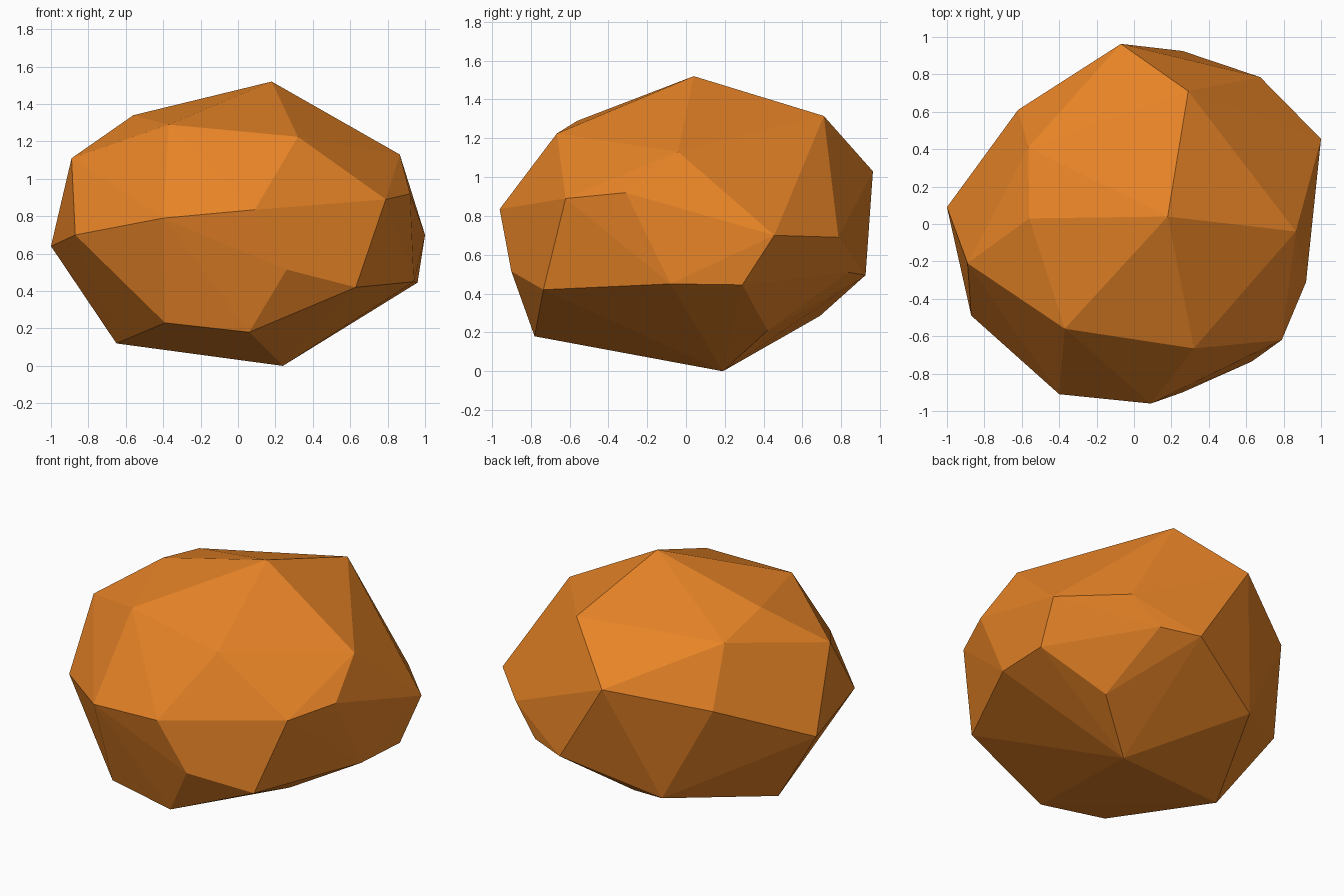
import bpy, bmesh
from math import radians

# Corner points of the faceted rock, grouped by height band
crown = [(0.18, 0.04, 1.52), (-0.56, 0.03, 1.34), (-0.37, -0.56, 1.29),
         (0.32, -0.665, 1.225), (0.29, 0.71, 1.315), (-0.565, 0.41, 1.255)]
shoulder = [(-0.89, -0.21, 1.11), (0.865, -0.04, 1.13), (0.92, -0.31, 0.92),
            (0.79, -0.62, 0.89), (-0.07, 0.963, 1.03), (-0.62, 0.61, 0.90)]
belt = [(-1.0, 0.09, 0.64), (-0.87, -0.49, 0.70), (-0.40, -0.91, 0.79),
        (0.09, -0.96, 0.835), (1.0, 0.455, 0.70), (0.675, 0.785, 0.69)]
skirt = [(0.26, -0.90, 0.515), (0.63, -0.735, 0.42), (0.94, -0.08, 0.45),
         (0.96, 0.29, 0.445), (0.50, 0.835, 0.51), (0.26, 0.925, 0.495)]
base = [(-0.65, -0.02, 0.12), (-0.39, -0.73, 0.23), (0.06, -0.78, 0.18),
        (0.24, 0.19, 0.0), (0.57, 0.42, 0.21), (-0.31, 0.69, 0.285)]

# Wrap the points in a convex skin and merge nearly flat facets
bm = bmesh.new()
for p in crown + shoulder + belt + skirt + base:
    bm.verts.new(p)
result = bmesh.ops.convex_hull(bm, input=bm.verts[:])
bmesh.ops.delete(bm, geom=[v for v in bm.verts if not v.link_faces], context='VERTS')
bmesh.ops.dissolve_limit(bm, angle_limit=radians(2), verts=bm.verts[:], edges=bm.edges[:])
bmesh.ops.recalc_face_normals(bm, faces=bm.faces[:])

mesh = bpy.data.meshes.new("rock")
bm.to_mesh(mesh)
bm.free()
rock = bpy.data.objects.new("rock", mesh)
bpy.context.collection.objects.link(rock)

# Orange stone colour
mat = bpy.data.materials.new("orange_stone")
mat.diffuse_color = (0.80, 0.23, 0.02, 1)
mesh.materials.append(mat)
